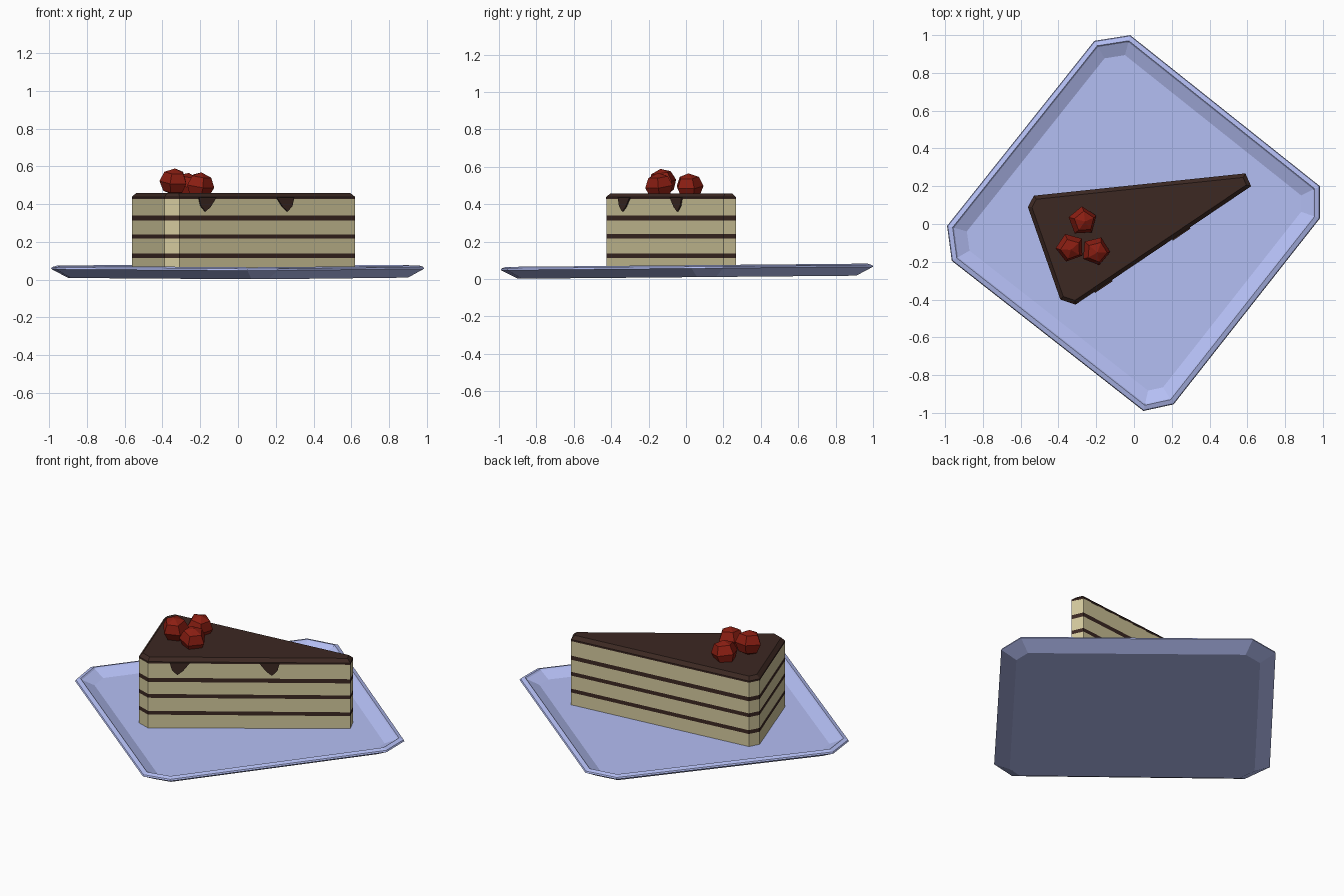
import bpy, bmesh, math
from mathutils import Vector, Matrix

if "Cube" in bpy.data.objects:
    bpy.data.objects.remove(bpy.data.objects["Cube"])


def mat(name, rgb):
    m = bpy.data.materials.new(name)
    m.diffuse_color = (*rgb, 1)
    m.use_nodes = True
    m.node_tree.nodes["Principled BSDF"].inputs["Base Color"].default_value = m.diffuse_color
    return m


CHINA = mat("pale_blue_china", (0.46, 0.52, 0.91))
CREAM = mat("cream_sponge", (0.66, 0.59, 0.34))
CHOC = mat("chocolate", (0.045, 0.021, 0.016))
RED = mat("berry_red", (0.26, 0.013, 0.006))


def finish(name, bm, *mats):
    bmesh.ops.recalc_face_normals(bm, faces=bm.faces)
    me = bpy.data.meshes.new(name)
    bm.to_mesh(me)
    bm.free()
    for m in mats:
        me.materials.append(m)
    ob = bpy.data.objects.new(name, me)
    bpy.context.collection.objects.link(ob)
    return ob


def inset(pts, d):
    """Move every edge of a counter-clockwise outline inwards by d."""
    out = []
    for i, p in enumerate(pts):
        p = Vector(p)
        a = (p - Vector(pts[i - 1])).normalized()
        b = (Vector(pts[(i + 1) % len(pts)]) - p).normalized()
        na, nb = Vector((-a.y, a.x)), Vector((-b.y, b.x))
        out.append(p + (na + nb) * d / (1 + na.dot(nb)))
    return out


def loft(name, outline, profile, mats, bands=None, slope=0.0):
    """Stack inset copies of the outline; profile holds (inset, z)."""
    bm = bmesh.new()
    rings = [[bm.verts.new((p.x, p.y, z + slope * p.y)) for p in inset(outline, d)]
             for d, z in profile]
    n = len(outline)
    for k, (lo, hi) in enumerate(zip(rings, rings[1:])):
        for i in range(n):
            j = (i + 1) % n
            f = bm.faces.new((lo[i], lo[j], hi[j], hi[i]))
            f.material_index = bands[k] if bands else 0
    bm.faces.new(rings[0][::-1])
    bm.faces.new(rings[-1])
    return finish(name, bm, *mats)


# plate: slightly tilted clipped square with raised rim
plate = [(-0.02, 1.0), (-0.21, 0.97), (-0.99, -0.01), (-0.965, -0.195),
         (0.05, -0.99), (0.21, -0.955), (0.985, 0.03), (0.985, 0.20)]
loft("plate", plate, [(0.085, 0.010), (0.0, 0.057), (0.004, 0.066),
                      (0.028, 0.074), (0.035, 0.066), (0.10, 0.036)],
     [CHINA], slope=0.009)

# cake slice: sponge with three chocolate fillings
wedge = [(0.62, 0.20), (0.59, 0.268), (-0.53, 0.15),
         (-0.562, 0.09), (-0.39, -0.40), (-0.31, -0.427)]
levels = [0.03, 0.114, 0.137, 0.217, 0.24, 0.314, 0.339, 0.432]
loft("cake_layers", wedge, [(0.001, z) for z in levels], [CREAM, CHOC],
     bands=[k % 2 for k in range(7)])

# icing slab with bevelled top edge
loft("icing", wedge, [(0, 0.428), (0, 0.438), (0.02, 0.458)], [CHOC])

# drips hanging on the long front side
start, end = Vector((-0.31, -0.427, 0)), Vector((0.62, 0.20, 0))
along = (end - start).normalized()
out = Vector((along.y, -along.x, 0))
drip = [(-0.042, 0.435), (-0.03, 0.39), (0.0, 0.36), (0.032, 0.385), (0.07, 0.435)]
for k, (x, s) in enumerate([(-0.175, 1), (0.26, -1)]):
    base = start + along * ((x - start.x) / along.x)
    bm = bmesh.new()
    back, front = [[bm.verts.new(base + along * (u * s) + out * o + Vector((0, 0, z)))
                    for u, z in drip] for o in (-0.01, 0.007)]
    bm.faces.new(back)
    bm.faces.new(front)
    for i in range(5):
        j = (i + 1) % 5
        bm.faces.new((back[i], back[j], front[j], front[i]))
    finish(f"drip_{k + 1}", bm, CHOC)

# berries: five-sided faceted balls
for k, (x, y, z, turn) in enumerate([(-0.272, 0.016, 0.494, 75),
                                     (-0.338, -0.125, 0.518, 20),
                                     (-0.203, -0.143, 0.497, 50)]):
    bm = bmesh.new()
    bmesh.ops.create_uvsphere(bm, u_segments=5, v_segments=4, radius=0.078)
    bmesh.ops.transform(bm, verts=bm.verts, matrix=Matrix.Translation((x, y, z))
                        @ Matrix.Rotation(math.radians(turn), 4, 'Z')
                        @ Matrix.Rotation(math.radians(10), 4, 'X')
                        @ Matrix.Diagonal((1, 1, 0.92, 1)))
    finish(f"berry_{k + 1}", bm, RED)
